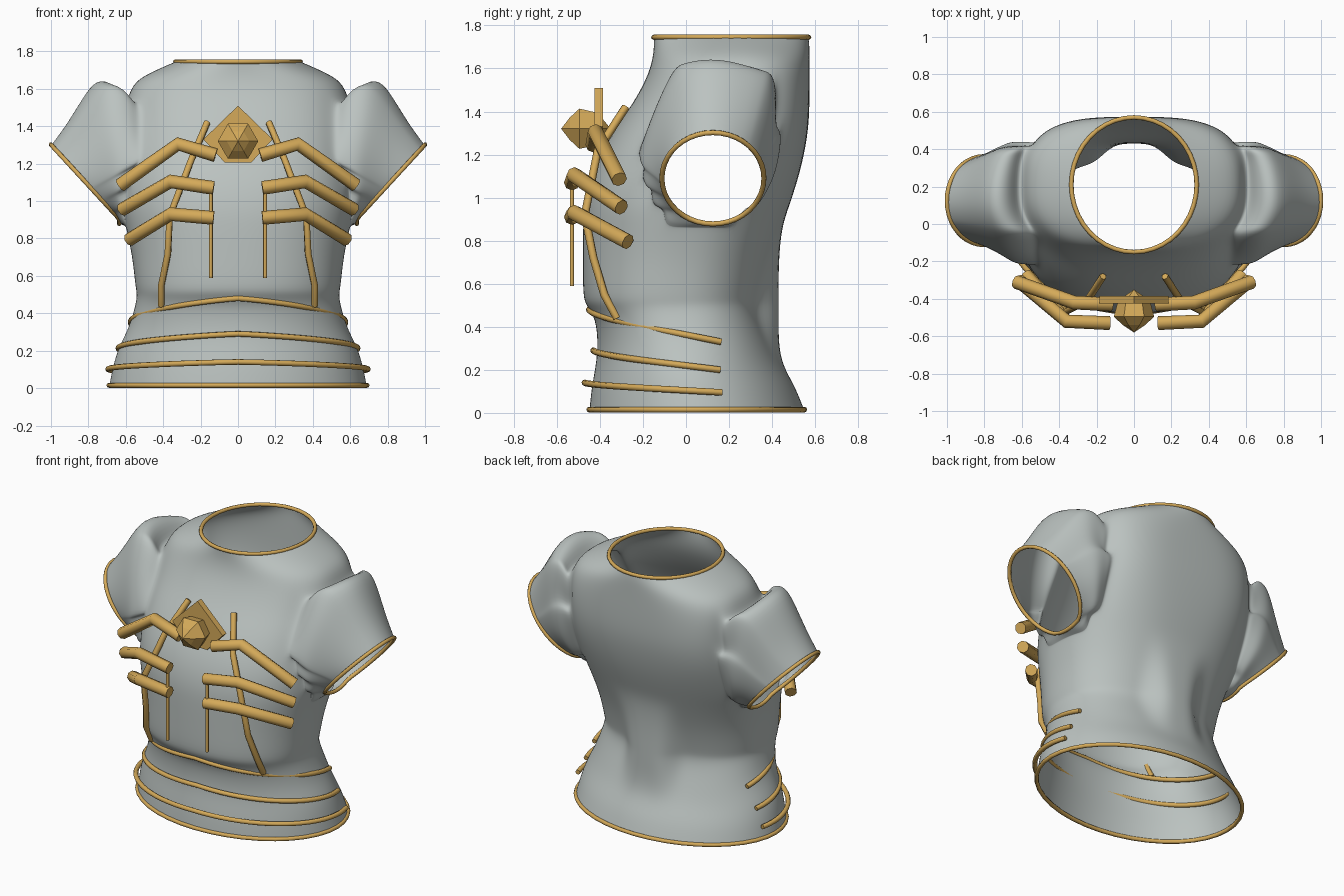
import bpy, bmesh, math
from mathutils import Vector

cube = bpy.data.objects.get("Cube")
if cube:
    bpy.data.objects.remove(cube)


def material(name, rgb):
    m = bpy.data.materials.new(name)
    m.use_nodes = True
    m.diffuse_color = (*rgb, 1)
    bsdf = m.node_tree.nodes["Principled BSDF"]
    bsdf.inputs["Base Color"].default_value = (*rgb, 1)
    bsdf.inputs["Roughness"].default_value = 0.6
    return m


GREY = material("grey cloth", (0.50, 0.545, 0.53))
GOLD = material("gold trim", (0.66, 0.40, 0.10))


def mesh_object(name, bm, mat, smooth):
    bmesh.ops.recalc_face_normals(bm, faces=bm.faces)
    me = bpy.data.meshes.new(name)
    bm.to_mesh(me)
    bm.free()
    me.materials.append(mat)
    for p in me.polygons:
        p.use_smooth = smooth
    ob = bpy.data.objects.new(name, me)
    bpy.context.collection.objects.link(ob)
    return ob


def tube(name, points, radius, cyclic=False, sides=2):
    cu = bpy.data.curves.new(name, "CURVE")
    cu.dimensions = "3D"
    cu.bevel_depth = radius
    cu.bevel_resolution = sides
    cu.use_fill_caps = True
    sp = cu.splines.new("POLY")
    sp.points.add(len(points) - 1)
    for q, p in zip(sp.points, points):
        q.co = (*p, 1)
    sp.use_cyclic_u = cyclic
    cu.materials.append(GOLD)
    ob = bpy.data.objects.new(name, cu)
    bpy.context.collection.objects.link(ob)


# Torso sections: height, half width, front y, back y, front and back squareness
SECTIONS = [
    (0.015, 0.69, -0.45, 0.55, 1, 1), (0.12, 0.67, -0.44, 0.51, 1, 1),
    (0.22, 0.64, -0.42, 0.45, 1, 1), (0.32, 0.585, -0.41, 0.40, 0.95, 0.9),
    (0.44, 0.55, -0.42, 0.35, 0.9, 0.85), (0.50, 0.54, -0.465, 0.345, 0.9, 0.85),
    (0.54, 0.55, -0.48, 0.35, 0.9, 0.85), (0.70, 0.565, -0.48, 0.39, 0.9, 0.85),
    (0.86, 0.60, -0.48, 0.445, 0.9, 0.82), (0.96, 0.62, -0.475, 0.48, 0.88, 0.78),
    (1.08, 0.62, -0.45, 0.52, 0.85, 0.72), (1.20, 0.61, -0.40, 0.55, 0.82, 0.65),
    (1.32, 0.60, -0.33, 0.57, 0.8, 0.62), (1.44, 0.59, -0.245, 0.575, 0.8, 0.62),
    (1.56, 0.585, -0.18, 0.575, 0.8, 0.68), (1.645, 0.555, -0.155, 0.575, 0.85, 0.8),
    (1.705, 0.43, -0.15, 0.575, 0.95, 0.95), (1.745, 0.335, -0.15, 0.57, 1, 1),
]
SEG = 40
HALF = SEG // 2
# Armhole: section row -> first and last column, counted towards the back
HOLE = {8: (-1, 3), 9: (-2, 4), 10: (-3, 4), 11: (-4, 4), 12: (-4, 3), 13: (-4, 3)}


def ring(section):
    z, w, front, back, front_power, back_power = section
    pts = []
    for i in range(SEG):
        a = math.tau * i / SEG
        c, s = math.cos(a), math.sin(a)
        power = back_power if i < HALF else front_power
        x = w * math.copysign(abs(c) ** power, c)
        y = (front + back) / 2 + (back - front) / 2 * math.copysign(abs(s) ** power, s)
        # raised spine column on the lower back
        if y > 0 and abs(x) < 0.13 and 0.3 < z < 0.75:
            y = 0.43
        pts.append(Vector((x, y, z)))
    return pts


def cuff_point(side, a):
    v = math.sin(a)
    x = max(0.635, 0.805 + 0.195 * v)
    return Vector((side * x, 0.125 + 0.237 * math.cos(a), 1.09 + 0.212 * v))


def in_hole(row, col):
    if row not in HOLE:
        return False
    low, high = HOLE[row]
    return any(low <= (k + HALF) % SEG - HALF < high for k in (col, HALF - 1 - col))


# Torso shell with open neck, hem and armholes
bm = bmesh.new()
grid = [[bm.verts.new(p) for p in ring(s)] for s in SECTIONS]
for r in range(len(grid) - 1):
    for c in range(SEG):
        if not in_hole(r, c):
            d = (c + 1) % SEG
            bm.faces.new((grid[r][c], grid[r][d], grid[r + 1][d], grid[r + 1][c]))
bmesh.ops.delete(bm, geom=[v for v in bm.verts if not v.link_faces], context="VERTS")


def hole_angle(v):
    return math.atan2((v.co.z - 1.24) / 0.33, (v.co.y - 0.12) / 0.28)


# Puffed sleeves grown from the armholes
PUFF = [(0.08, 0.07), (0.2, 0.12), (0.42, 0.21), (0.6, 0.15), (0.8, 0.06), (1, 0)]
rims = [v for v in bm.verts if v.is_boundary and 0.5 < v.co.z < 1.6]
for side in (1, -1):
    loop = sorted((v for v in rims if v.co.x * side > 0), key=hole_angle)
    angles = [hole_angle(v) for v in loop]
    previous = loop
    n = len(loop)
    for t, puff in PUFF:
        row = []
        for v, a in zip(loop, angles):
            p = v.co.lerp(cuff_point(side, a), t)
            up = max(0, math.sin(a))
            p.z += puff * up ** 0.8
            p.y += 0.2 * puff * math.cos(a)
            # crease at the shoulder seam
            if t < 0.1:
                p.z -= 0.11 * up
            row.append(bm.verts.new(p))
        for i in range(n):
            j = (i + 1) % n
            bm.faces.new((previous[i], previous[j], row[j], row[i]))
        previous = row
torso = mesh_object("torso_shirt", bm, GREY, True)
sub = torso.modifiers.new("smooth cloth", "SUBSURF")
sub.levels = sub.render_levels = 2

# Rolled edges
tube("hem_trim", ring(SECTIONS[0]), 0.013, True)
tube("neck_trim", ring(SECTIONS[-1]), 0.012, True)
for side, label in ((1, "left"), (-1, "right")):
    tube(label + "_cuff_trim", [cuff_point(side, math.tau * i / 40) for i in range(40)], 0.012, True)

# Curved bands across the belly
BANDS = [("upper", 0.48, 0.15, 0.575, 0.50), ("middle", 0.29, 0.09, 0.64, 0.48),
         ("lower", 0.14, 0.045, 0.695, 0.52)]
for label, z, drop, w, depth in BANDS:
    pts = []
    for i in range(-20, 21):
        a = math.radians(103) * i / 20
        pts.append((w * math.sin(a), 0.05 - depth * math.cos(a), z - drop * abs(i / 20) ** 1.2))
    tube(label + "_belly_band", pts, 0.015)

# Chest ribs, side cords and hanging rods
RIBS = [("upper", (0.12, -0.43, 1.245), (0.32, -0.42, 1.305), (0.63, -0.31, 1.085)),
        ("middle", (0.13, -0.53, 1.07), (0.36, -0.52, 1.105), (0.62, -0.30, 0.955)),
        ("lower", (0.13, -0.53, 0.91), (0.36, -0.52, 0.93), (0.58, -0.27, 0.795))]
CORD = [(0.165, -0.28, 1.42), (0.25, -0.41, 1.22), (0.365, -0.47, 0.92),
        (0.375, -0.43, 0.72), (0.41, -0.38, 0.55), (0.41, -0.32, 0.44)]
for side, label in ((1, "left"), (-1, "right")):
    def flip(points):
        return [(side * x, y, z) for x, y, z in points]
    for rib, *pts in RIBS:
        tube(f"{label}_{rib}_rib", flip(pts), 0.037)
    tube(label + "_cord", flip(CORD), 0.019, sides=1)
    tube(label + "_rod", flip([(0.145, -0.53, 1.05), (0.145, -0.53, 0.59)]), 0.01)

# Pointed plate behind the gem
bm = bmesh.new()
outline = [(0, 1.51), (0.185, 1.33), (0.07, 1.205), (-0.07, 1.205), (-0.185, 1.33)]
front, back = [[bm.verts.new((x, y, z)) for x, z in outline] for y in (-0.425, -0.385)]
bm.faces.new(front)
bm.faces.new(back[::-1])
for i in range(len(outline)):
    bm.faces.new((front[i - 1], front[i], back[i], back[i - 1]))
mesh_object("gem_plate", bm, GOLD, False)

# Six-sided faceted gem
bm = bmesh.new()
rings = []
for y, radius in ((-0.41, 0.085), (-0.495, 0.108), (-0.54, 0.06)):
    rings.append([bm.verts.new((radius * math.cos(math.tau * i / 6), y,
                                1.32 + radius * math.sin(math.tau * i / 6))) for i in range(6)])
tip, tail = bm.verts.new((0, -0.58, 1.32)), bm.verts.new((0, -0.35, 1.32))
for i in range(6):
    j = (i + 1) % 6
    for a, b in zip(rings, rings[1:]):
        bm.faces.new((a[i], a[j], b[j], b[i]))
    bm.faces.new((rings[-1][i], rings[-1][j], tip))
    bm.faces.new((rings[0][j], rings[0][i], tail))
mesh_object("chest_gem", bm, GOLD, False)
